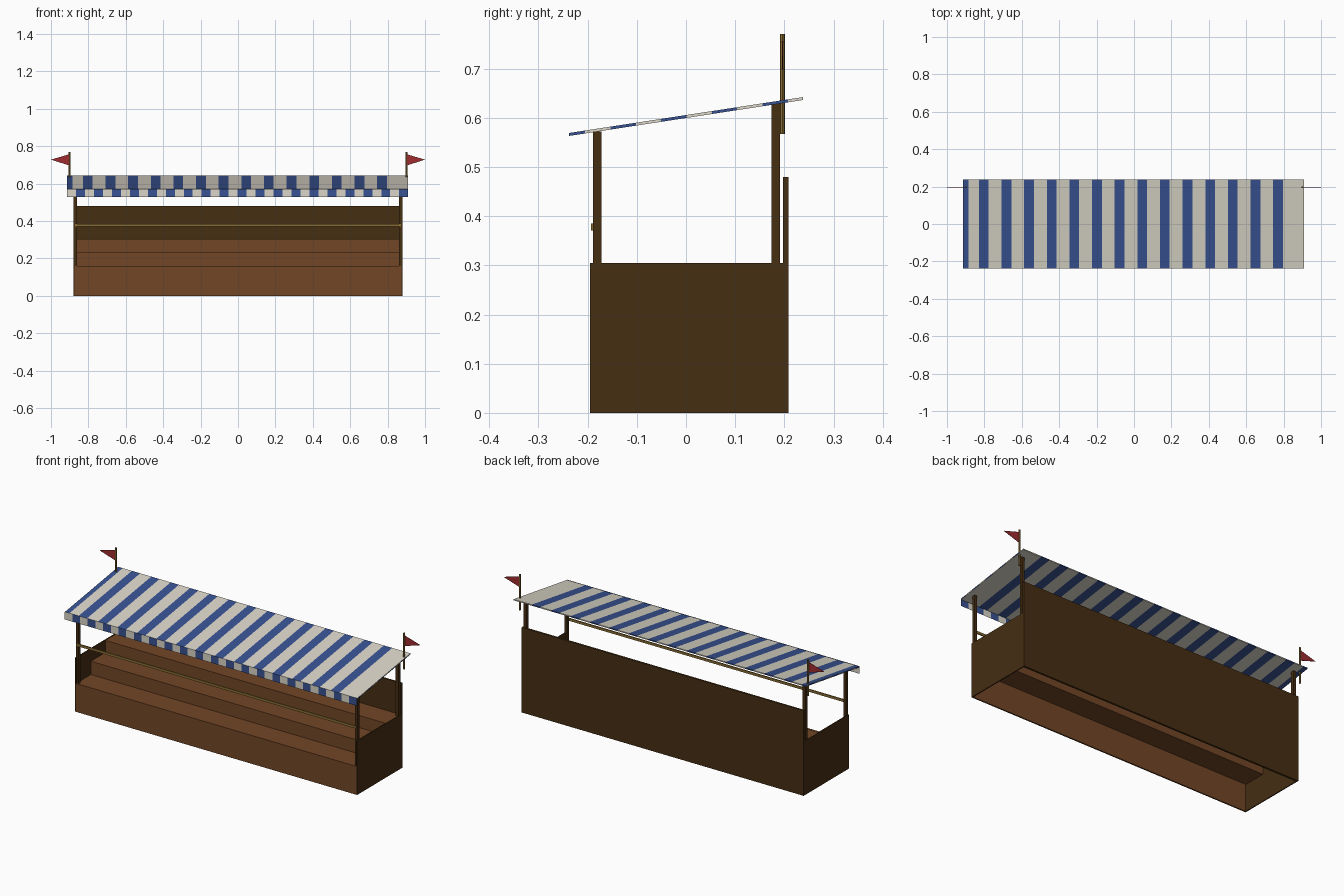
import bpy, bmesh, math

if "Cube" in bpy.data.objects:
    bpy.data.objects.remove(bpy.data.objects["Cube"])


def srgb(r, g, b):
    return tuple((c / 255 / 12.92) if c < 10 else ((c / 255 + 0.055) / 1.055) ** 2.4 for c in (r, g, b)) + (1,)


def material(name, *rgb):
    m = bpy.data.materials.new(name)
    m.diffuse_color = srgb(*rgb)
    m.use_nodes = True
    m.node_tree.nodes["Principled BSDF"].inputs["Base Color"].default_value = m.diffuse_color
    return m


DARK = material("dark timber", 70, 46, 18)
BROWN = material("brown planks", 114, 70, 38)
GOLD = material("pale wood", 136, 108, 50)
BLUE = material("blue canvas", 56, 82, 146)
CREAM = material("cream canvas", 218, 213, 200)
RED = material("red flag", 158, 44, 48)


def add_mesh(name, bm, *mats):
    me = bpy.data.meshes.new(name)
    bm.to_mesh(me)
    bm.free()
    for m in mats:
        me.materials.append(m)
    ob = bpy.data.objects.new(name, me)
    bpy.context.collection.objects.link(ob)
    return ob


def box(name, mat, x0, x1, y0, y1, z0, z1):
    bm = bmesh.new()
    bmesh.ops.create_cube(bm, size=1)
    for v in bm.verts:
        v.co = (x0 if v.co.x < 0 else x1, y0 if v.co.y < 0 else y1, z0 if v.co.z < 0 else z1)
    return add_mesh(name, bm, mat)


# stepped seating: a riser and a tread for each level
ys = (-0.195, -0.063, 0.067, 0.197)
zs = (0.0, 0.16, 0.235, 0.303)
T = 0.008
for i in range(3):
    box(f"riser_{i + 1}", BROWN, -0.875, 0.875, ys[i], ys[i] + T, zs[i] - (T if i else 0), zs[i + 1])
    box(f"tread_{i + 1}", BROWN, -0.875, 0.875, ys[i] + T, ys[i + 1] + (T if i < 2 else 0),
        zs[i + 1] - T, zs[i + 1])

# back wall and front hand rail
box("back_wall", DARK, -0.88, 0.88, 0.197, 0.208, 0, 0.48)
box("hand_rail", GOLD, -0.872, 0.872, -0.193, -0.187, 0.371, 0.385)

# side walls, posts, flag poles and flags on both ends
for s, side in ((-1, "left"), (1, "right")):
    def xs(a, b):
        return sorted((s * a, s * b))
    box(side + "_wall", DARK, *xs(0.874, 0.88), -0.195, 0.197, 0, 0.305)
    box(side + "_front_post", DARK, *xs(0.862, 0.879), -0.189, -0.172, 0.155, 0.572)
    box(side + "_back_post", DARK, *xs(0.862, 0.879), 0.174, 0.191, 0.295, 0.629)
    bm = bmesh.new()
    bmesh.ops.create_cone(bm, cap_ends=True, segments=8, radius1=0.005, radius2=0.005, depth=0.203)
    bmesh.ops.translate(bm, verts=bm.verts, vec=(s * 0.9, 0.196, 0.6685))
    add_mesh(side + "_flag_pole", bm, GOLD)
    bm = bmesh.new()
    tri = ((0.902, 0.697), (0.902, 0.757), (1.0, 0.728))
    front = [bm.verts.new((s * x, 0.195, z)) for x, z in tri]
    back = [bm.verts.new((s * x, 0.197, z)) for x, z in tri]
    bm.faces.new(front)
    bm.faces.new(back[::-1])
    for i in range(3):
        j = (i + 1) % 3
        bm.faces.new((front[j], front[i], back[i], back[j]))
    bmesh.ops.recalc_face_normals(bm, faces=bm.faces)
    add_mesh(side + "_flag", bm, RED)

# sloping striped canopy
X0, X1, Y0, Y1 = -0.914, 0.91, -0.238, 0.238
THICK = 0.006


def roof_z(y):
    return 0.569 + (y - Y0) / (Y1 - Y0) * 0.073


bm = bmesh.new()


def quad(pts, blue):
    f = bm.faces.new([bm.verts.new(p) for p in pts])
    f.material_index = 0 if blue else 1


cuts = [X0, -0.886]
for k in range(14):
    c = -0.803 + 0.121 * k
    cuts += [c - 0.026, c + 0.026]
cuts.append(X1)
za, zb = roof_z(Y0), roof_z(Y1)
for i, (a, b) in enumerate(zip(cuts, cuts[1:])):
    blue = i % 2 == 0
    quad(((a, Y0, za), (b, Y0, za), (b, Y1, zb), (a, Y1, zb)), blue)
    quad(((a, Y1, zb - THICK), (b, Y1, zb - THICK), (b, Y0, za - THICK), (a, Y0, za - THICK)), blue)
    quad(((a, Y0, za - THICK), (b, Y0, za - THICK), (b, Y0, za), (a, Y0, za)), blue)
    quad(((b, Y1, zb - THICK), (a, Y1, zb - THICK), (a, Y1, zb), (b, Y1, zb)), blue)

# striped end edges of the canopy
ends = [Y0] + [-0.205 + 0.0515 * k for k in range(9)] + [Y1]
for i, (a, b) in enumerate(zip(ends, ends[1:])):
    p, q = roof_z(a), roof_z(b)
    quad(((X1, a, p - THICK), (X1, b, q - THICK), (X1, b, q), (X1, a, p)), i % 2 == 0)
    quad(((X0, b, q - THICK), (X0, a, p - THICK), (X0, a, p), (X0, b, q)), i % 2 == 0)
bmesh.ops.remove_doubles(bm, verts=bm.verts, dist=1e-5)
add_mesh("canopy", bm, BLUE, CREAM)

# hanging valance with alternating squares
bm = bmesh.new()
N = 38
w = (X1 - X0) / N
for i in range(N):
    a, b = X0 + i * w, X0 + (i + 1) * w
    for y, flip in ((Y0 - 0.002, False), (Y0, True)):
        pts = [(a, y, 0.528), (b, y, 0.528), (b, y, 0.57), (a, y, 0.57)]
        quad(pts[::-1] if flip else pts, i % 2 == 1)
add_mesh("valance", bm, BLUE, CREAM)
